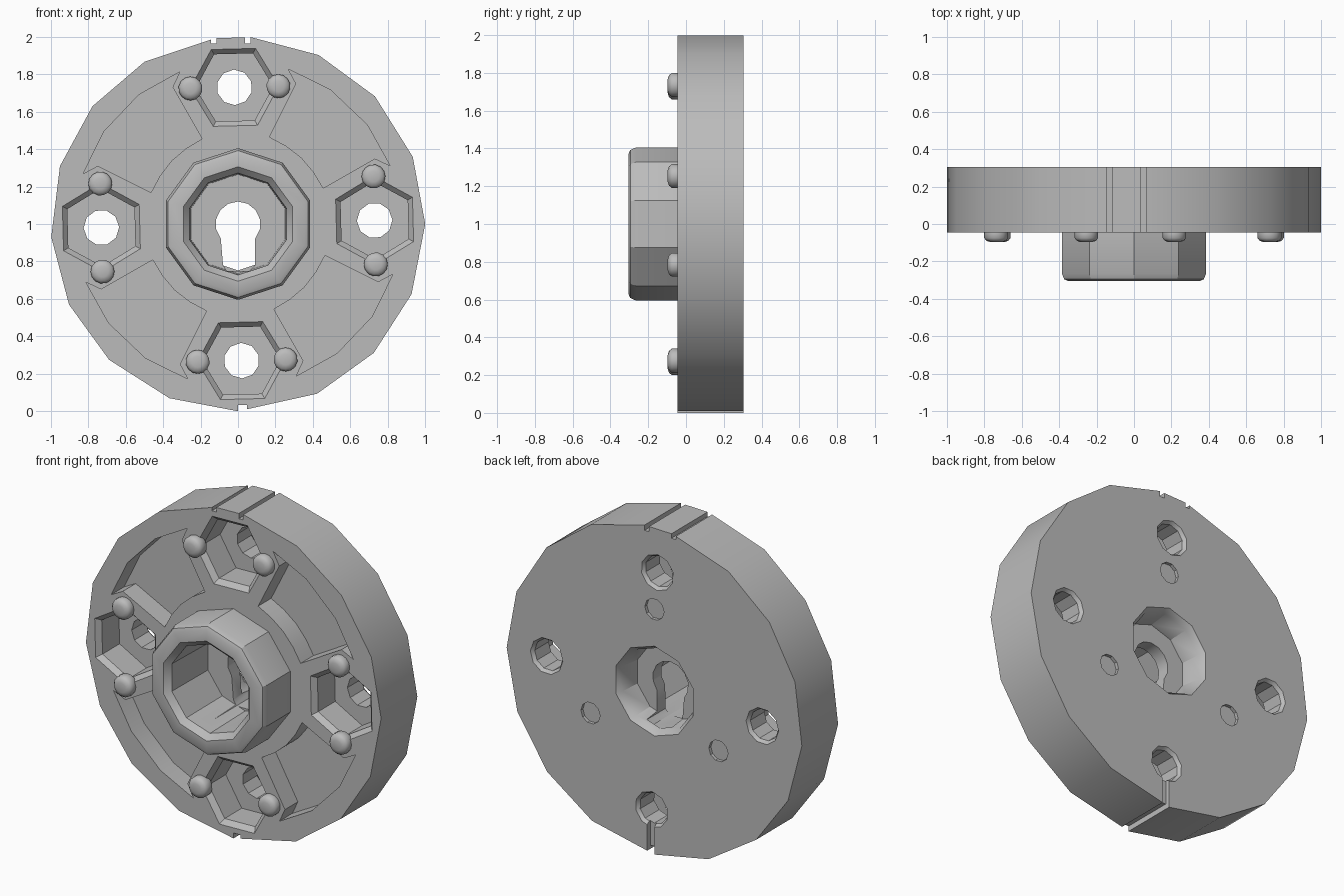
import bpy, bmesh
from math import sin, cos, radians
from mathutils import Matrix

cube = bpy.data.objects.get("Cube")
if cube:
    bpy.data.objects.remove(cube, do_unlink=True)

grey = bpy.data.materials.new("plain_grey")
grey.use_nodes = True
grey.diffuse_color = (0.5, 0.5, 0.5, 1)
grey.node_tree.nodes["Principled BSDF"].inputs["Base Color"].default_value = (0.5, 0.5, 0.5, 1)

FRONT, BACK, MID = -0.045, 0.305, 1.0
TWIST = 1.5  # slight turn of the front pattern


def ring(r, n, start=90, cx=0.0, cz=0.0):
    return [(cx + r * cos(radians(start + 360 * i / n)),
             cz + r * sin(radians(start + 360 * i / n))) for i in range(n)]


def turn(pts, deg):
    c, s = cos(radians(deg)), sin(radians(deg))
    return [(x * c - z * s, x * s + z * c) for x, z in pts]


def loft(name, stages):
    """Solid through (y, outline) stages, outlines in x and z about the centre."""
    bm = bmesh.new()
    loops = [[bm.verts.new((x, y, z + MID)) for x, z in pts] for y, pts in stages]
    n = len(loops[0])
    for a, b in zip(loops, loops[1:]):
        for i in range(n):
            bm.faces.new((a[i], a[(i + 1) % n], b[(i + 1) % n], b[i]))
    bm.faces.new(loops[0])
    bm.faces.new(loops[-1])
    bmesh.ops.recalc_face_normals(bm, faces=bm.faces)
    me = bpy.data.meshes.new(name)
    bm.to_mesh(me)
    bm.free()
    me.materials.append(grey)
    ob = bpy.data.objects.new(name, me)
    bpy.context.collection.objects.link(ob)
    return ob


def prism(name, pts, y0, y1):
    return loft(name, [(y0, pts), (y1, pts)])


def box(x, z0, z1, w):
    return [(x - w, z0), (x + w, z0), (x + w, z1), (x - w, z1)]


def select(ob):
    bpy.ops.object.select_all(action='DESELECT')
    ob.select_set(True)
    bpy.context.view_layer.objects.active = ob


def combine(ob, tool, operation='DIFFERENCE'):
    mod = ob.modifiers.new("combine", 'BOOLEAN')
    mod.operation, mod.object, mod.solver = operation, tool, 'EXACT'
    select(ob)
    bpy.ops.object.modifier_apply(modifier=mod.name)
    bpy.data.objects.remove(tool, do_unlink=True)


# Faceted disc body
rim_angles = [0, 21, 43, 64.5, 86, 97, 120, 141, 162, 184, 205.5, 226.5, 248.5, 270, 295, 316.5, 338]
body = prism("disc_body", [(cos(radians(a)), sin(radians(a))) for a in rim_angles], FRONT, BACK)

# Raised hub with a rounded front edge
hub = loft("hub", [(-0.305, ring(0.37, 10)), (-0.295, ring(0.392, 10)),
                   (-0.265, ring(0.405, 10)), (0.1, ring(0.405, 10))])
combine(body, hub, 'UNION')

# Hub bore, back recess and keyhole
combine(body, loft("bore", [(-0.32, ring(0.32, 10)), (-0.27, ring(0.272, 10)), (0.07, ring(0.265, 10))]))
combine(body, loft("back_recess", [(0.15, ring(0.235, 10)), (0.27, ring(0.25, 10)), (0.32, ring(0.285, 10))]))
keyhole = [(0.12 * cos(radians(a)), 0.12 * sin(radians(a))) for a in range(-40, 221, 26)]
keyhole += [(-0.08, -0.22), (-0.06, -0.25), (0.06, -0.25), (0.09, -0.22)]
combine(body, prism("keyhole", keyhole, -0.2, 0.25))

# Four hexagonal pockets, bolt holes and curved recesses
arc_recess = [(0.46, 0.18), (0.74, 0.33), (0.82, 0.29)]
arc_recess += [(0.87 * cos(radians(a)), 0.87 * sin(radians(a))) for a in (36, 54)]
arc_recess += [(0.29, 0.82), (0.33, 0.74), (0.18, 0.46)]
arc_recess += [(0.49 * cos(radians(a)), 0.49 * sin(radians(a))) for a in (57, 45, 33)]
for k in range(4):
    deg = TWIST + 90 * k

    def spot(r, n, start):
        return turn(ring(r, n, start, 0.73), deg)

    combine(body, prism("arc_recess", turn(arc_recess, deg), FRONT - 0.1, 0.08))
    combine(body, loft("hex_pocket", [(FRONT - 0.02, spot(0.257, 6, 30)), (FRONT + 0.03, spot(0.207, 6, 30)),
                                      (0.15, spot(0.207, 6, 30))]))
    combine(body, loft("bolt_hole", [(0.1, spot(0.095, 10, 0)), (BACK - 0.02, spot(0.095, 10, 0)),
                                     (BACK + 0.02, spot(0.125, 10, 0))]))

# Shallow round sockets on the back
for a in (90, 210, 330):
    centre = (0.5 * cos(radians(a)), 0.5 * sin(radians(a)))
    combine(body, prism("socket", ring(0.065, 10, 0, *centre), BACK - 0.02, BACK + 0.1))

# Rim notches, and the groove down the back
for x in (-0.13, 0.052):
    combine(body, prism("notch", box(x, 0.965, 1.1, 0.015), -0.2, 0.5))
combine(body, prism("notch", box(0.025, -1.1, -0.967, 0.024), -0.2, 0.5))
combine(body, prism("groove", box(0.025, -1.1, -0.75, 0.024), BACK - 0.03, 0.5))

# Rounded retaining studs on both sides of each pocket
studs = [body]
profile = [(-0.097, 0.03), (-0.09, 0.052), (-0.075, 0.064), (-0.03, 0.064), (-0.012, 0.05), (-0.005, 0.025)]
names = ["left", "top", "right", "bottom"]
for k in range(4):
    for side in (-1, 1):
        stages = [(y, turn(ring(r, 14, 0, 0.73, side * 0.235), TWIST + 90 * k)) for y, r in profile]
        studs.append(loft(f"stud_{names[k]}_{'a' if side < 0 else 'b'}", stages))

for ob in studs:
    select(ob)
    bpy.ops.object.shade_smooth_by_angle(angle=radians(50 if ob is not body else 30))
